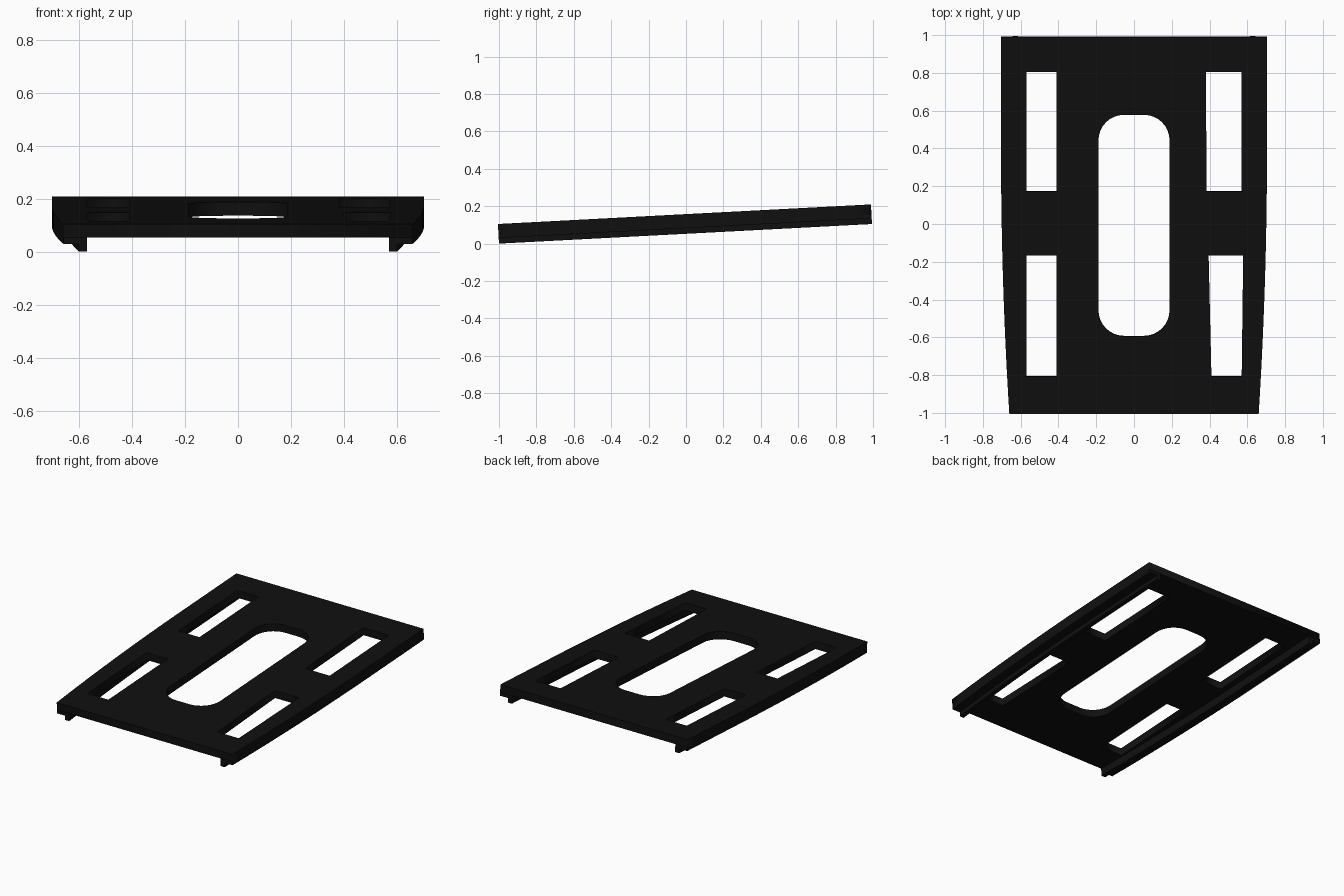
import bpy, bmesh, math
from mathutils import Matrix

if "Cube" in bpy.data.objects:
    bpy.data.objects.remove(bpy.data.objects["Cube"])

TILT = math.atan(0.0525)
HALF = 0.9985            # half length before tilting
TOP, UNDER, LIP = 0.105, 0.053, 0.03

black = bpy.data.materials.new("matte black")
black.diffuse_color = (0.005, 0.005, 0.005, 1)
black.use_nodes = True
black.node_tree.nodes["Principled BSDF"].inputs["Base Color"].default_value = black.diffuse_color

# Half width of the board along its length: straight at the back, tapering to the front
STATIONS = 24
ys = [-HALF + 2 * HALF * i / STATIONS for i in range(STATIONS + 1)]


def edge(y):
    return 0.704 - 0.044 * max(0.0, (0.4 - y) / 1.4) ** 2


def place(ob):
    """Tilt the part so the back end is raised, and set it on the ground."""
    ob.data.transform(Matrix.Translation((0, -0.0028, 0.0525)) @ Matrix.Rotation(TILT, 4, 'X'))
    ob.data.materials.clear()
    ob.data.materials.append(black)


def rounded_slot(hx, hy, r, steps=8):
    pts = []
    for q, (sx, sy) in enumerate([(1, 1), (-1, 1), (-1, -1), (1, -1)]):
        for i in range(steps + 1):
            a = math.pi / 2 * (q + i / steps)
            pts.append((sx * (hx - r) + r * math.cos(a), sy * (hy - r) + r * math.sin(a)))
    return pts


# Board: filled outline with a rounded middle opening and four strap slots
loops = [
    [(edge(y), y) for y in ys] + [(-edge(y), y) for y in reversed(ys)],
    rounded_slot(0.188, 0.587, 0.135),
    [(-0.57, 0.18), (-0.41, 0.18), (-0.41, 0.815), (-0.57, 0.815)],
    [(-0.57, -0.80), (-0.41, -0.80), (-0.41, -0.16), (-0.57, -0.16)],
    [(0.385, 0.18), (0.57, 0.18), (0.57, 0.815), (0.38, 0.815)],
    [(0.41, -0.80), (0.57, -0.80), (0.578, -0.16), (0.395, -0.16)],
]
curve = bpy.data.curves.new("board_outline", 'CURVE')
curve.dimensions = '2D'
curve.fill_mode = 'BOTH'
curve.extrude = (TOP - UNDER) / 2
for pts in loops:
    sp = curve.splines.new('POLY')
    sp.points.add(len(pts) - 1)
    for p, (x, y) in zip(sp.points, pts):
        p.co = (x, y, 0, 1)
    sp.use_cyclic_u = True
board = bpy.data.objects.new("board", curve)
bpy.context.collection.objects.link(board)
bpy.context.view_layer.objects.active = board
board.select_set(True)
bpy.ops.object.convert(target='MESH')
board = bpy.context.view_layer.objects.active
board.name = "board"
bm = bmesh.new()
bm.from_mesh(board.data)
bmesh.ops.remove_doubles(bm, verts=bm.verts, dist=1e-5)
bmesh.ops.recalc_face_normals(bm, faces=bm.faces)
bm.to_mesh(board.data)
bm.free()
board.data.transform(Matrix.Translation((0, 0, (TOP + UNDER) / 2)))
place(board)

# Side rails: stepped section (outer lip and deeper inner runner) following the edge
SECTION = [(0, UNDER), (0, LIP), (0.06, LIP), (0.06, 0), (0.09, 0), (0.09, UNDER)]
for side, name in ((-1, "left_rail"), (1, "right_rail")):
    bm = bmesh.new()
    rings = [[bm.verts.new((side * (edge(y) - inset), y, z)) for inset, z in SECTION] for y in ys]
    n = len(SECTION)
    for a, b in zip(rings, rings[1:]):
        for i in range(n):
            j = (i + 1) % n
            bm.faces.new((a[i], a[j], b[j], b[i]))
    bm.faces.new(rings[0])
    bm.faces.new(rings[-1])
    bmesh.ops.recalc_face_normals(bm, faces=bm.faces)
    me = bpy.data.meshes.new(name)
    bm.to_mesh(me)
    bm.free()
    rail = bpy.data.objects.new(name, me)
    bpy.context.collection.objects.link(rail)
    place(rail)
